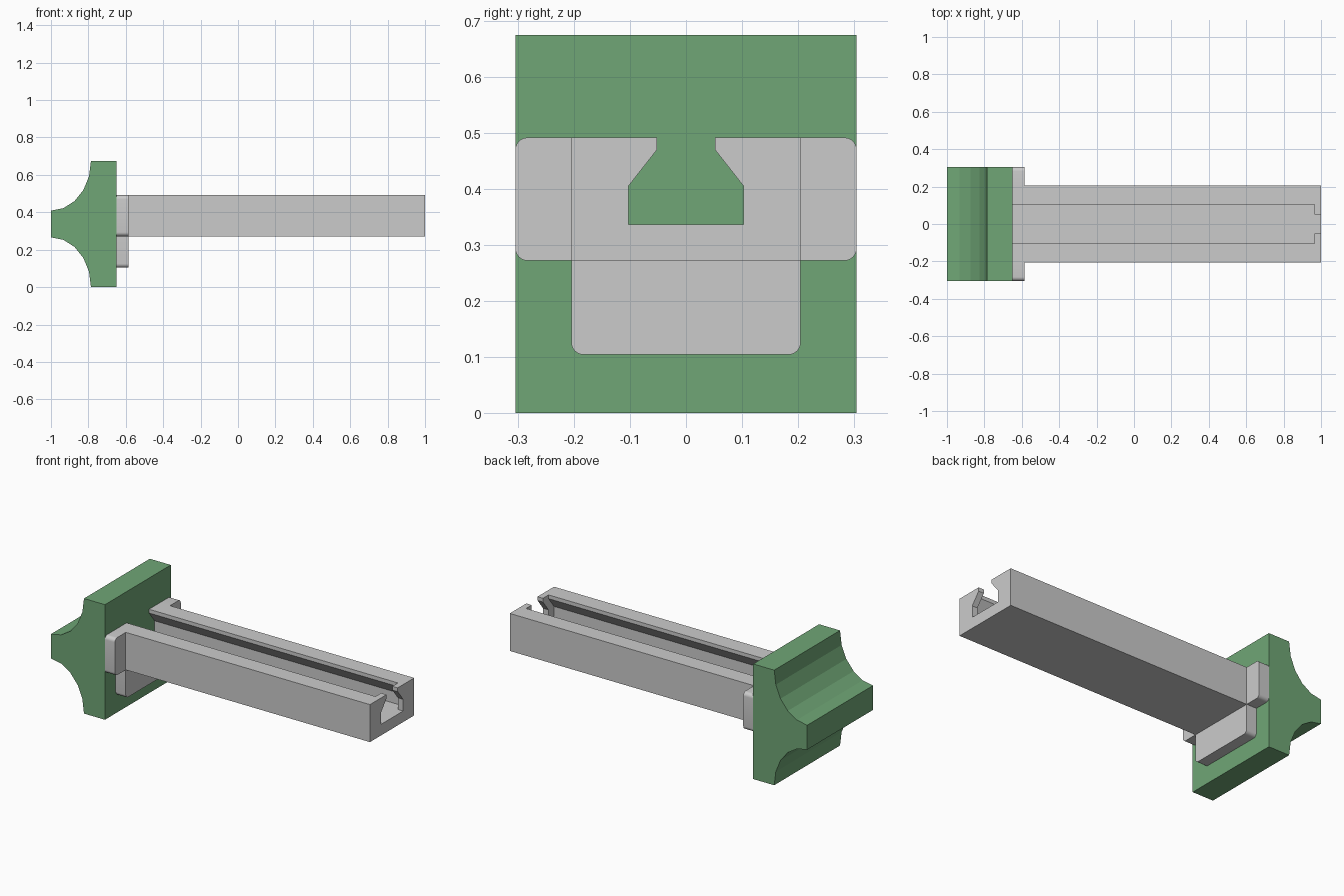
import bpy, bmesh, math

if "Cube" in bpy.data.objects:
    bpy.data.objects.remove(bpy.data.objects["Cube"])

def finish(name, bm, color=None):
    bmesh.ops.remove_doubles(bm, verts=bm.verts, dist=1e-5)
    flat = [f for f in bm.faces if f.calc_area() < 1e-7]
    bmesh.ops.delete(bm, geom=flat, context='FACES')
    bmesh.ops.recalc_face_normals(bm, faces=bm.faces)
    mesh = bpy.data.meshes.new(name)
    bm.to_mesh(mesh)
    bm.free()
    ob = bpy.data.objects.new(name, mesh)
    bpy.context.collection.objects.link(ob)
    if color:
        mat = bpy.data.materials.new(name)
        mat.diffuse_color = color
        mat.use_nodes = True
        mat.node_tree.nodes["Principled BSDF"].inputs["Base Color"].default_value = mat.diffuse_color
        mesh.materials.append(mat)
    return ob

def loft(name, rings, color=None):
    """Join matching rings of 3D points and cap both ends."""
    bm = bmesh.new()
    loops = [[bm.verts.new(p) for p in ring] for ring in rings]
    n = len(loops[0])
    for a, b in zip(loops, loops[1:]):
        for i in range(n):
            j = (i + 1) % n
            bm.faces.new((a[i], a[j], b[j], b[i]))
    bm.faces.new(loops[0][::-1])
    bm.faces.new(loops[-1])
    return finish(name, bm, color)

def at_x(profile, x):
    return [(x, y, z) for y, z in profile]

def arc(cy, cz, r, a0, a1, n=6):
    return [(cy + r * math.cos(math.radians(a0 + (a1 - a0) * i / n)),
             cz + r * math.sin(math.radians(a0 + (a1 - a0) * i / n))) for i in range(n + 1)]

def smooth(ob):
    bpy.ops.object.select_all(action='DESELECT')
    ob.select_set(True)
    bpy.context.view_layer.objects.active = ob
    bpy.ops.object.shade_smooth_by_angle(angle=math.radians(30))

# Green end block: plate with two faceted concave flanks
top = 0.675
upper = [(-1 + 0.214 * math.sin(t), top - 0.266 * math.cos(t))
         for t in (math.pi / 2 * i / 5 for i in range(6))]
lower = [(x, top - z) for x, z in reversed(upper)]
outline = upper + [(-0.65, top), (-0.65, 0)] + lower
loft("end_block", [[(x, y, z) for x, z in outline] for y in (-0.305, 0.305)],
     (0.16, 0.38, 0.18, 1))

# Slotted rail: wide undercut slot, narrower at the end lip
def rail_profile(grow):
    half = [(0.205, 0.272), (0.205, 0.492), (0.052 + grow, 0.492), (0.052 + grow, 0.47),
            (0.103 + grow, 0.405), (0.103 + grow, 0.337)]
    return half + [(-y, z) for y, z in reversed(half)]

wide, narrow = rail_profile(0.052), rail_profile(0)
loft("slotted_rail", [at_x(wide, -0.65), at_x(wide, 0.965),
                      at_x(narrow, 0.965), at_x(narrow, 1.0)])

# Mounting flange: side wings and lower tab with rounded corners
r, x0, x1 = 0.022, -0.65, -0.585
wing = ([(0.205, 0.272)] + arc(0.305 - r, 0.272 + r, r, -90, 0)
        + arc(0.305 - r, 0.492 - r, r, 0, 90) + [(0.205, 0.492)])
for side, name in ((1, "flange_wing_back"), (-1, "flange_wing_front")):
    prof = [(side * y, z) for y, z in wing]
    smooth(loft(name, [at_x(prof, x0), at_x(prof, x1)]))

tab = (arc(-0.205 + r, 0.104 + r, r, 180, 270) + arc(0.205 - r, 0.104 + r, r, 270, 360)
       + [(0.205, 0.272), (-0.205, 0.272)])
smooth(loft("flange_tab", [at_x(tab, x0), at_x(tab, x1)]))
